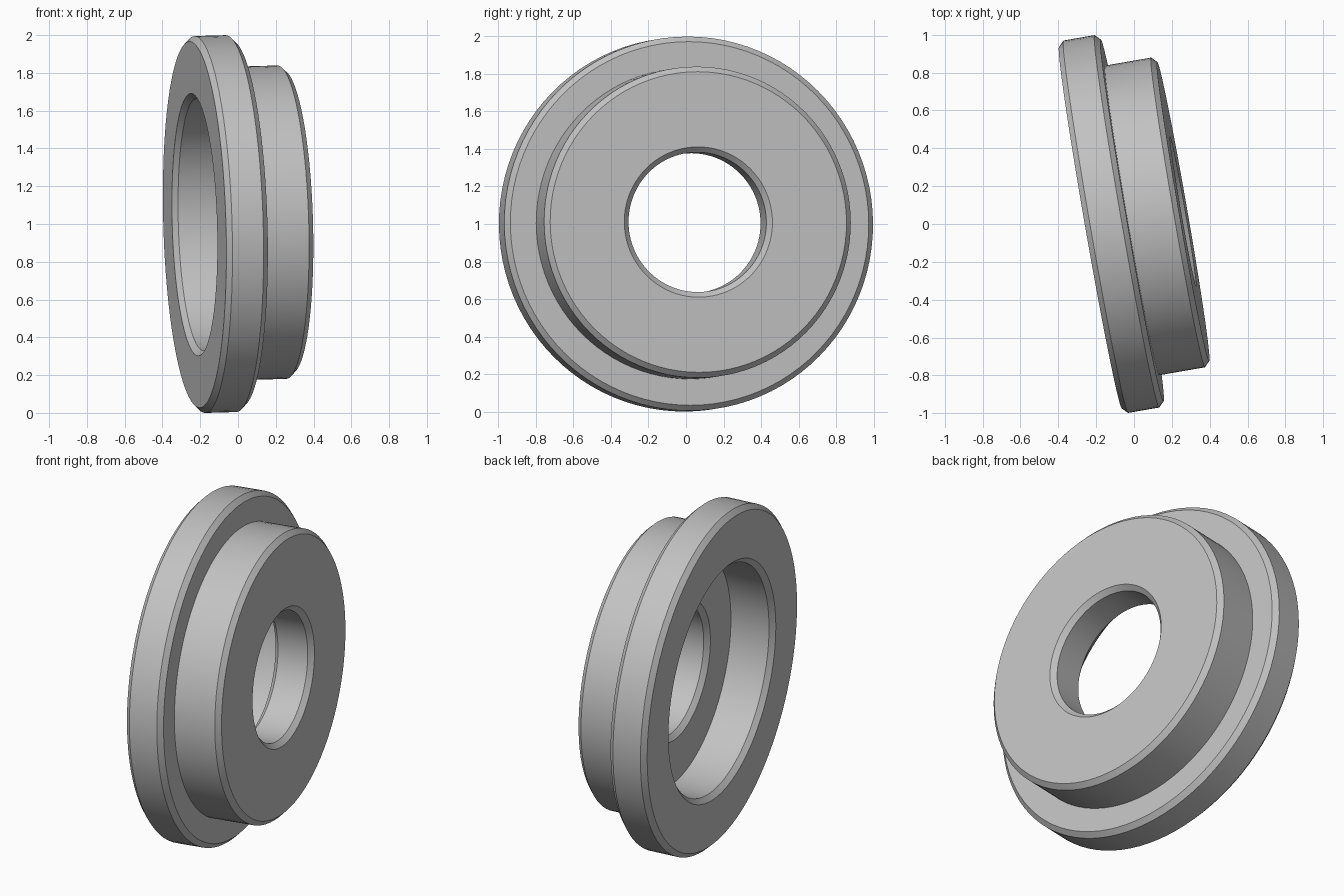
import bpy
import bmesh
import math
from mathutils import Vector

cube = bpy.data.objects.get("Cube")
if cube:
    bpy.data.objects.remove(cube, do_unlink=True)

# Plain grey metal
metal = bpy.data.materials.new("grey_metal")
metal.use_nodes = True
grey = (0.54, 0.54, 0.54, 1)
metal.diffuse_color = grey
bsdf = next(n for n in metal.node_tree.nodes if n.type == 'BSDF_PRINCIPLED')
bsdf.inputs["Base Color"].default_value = grey

# Stations along the axis, radii and chamfer size
back, shoulder, end, floor = -0.229, -0.006, 0.268, 0.031
flange_r, boss_r, recess_r, bore_r = 0.998, 0.83, 0.667, 0.373
c = 0.028

# Closed half section as (radius, axial position)
section = [
    (recess_r + c, back), (flange_r - c, back), (flange_r, back + c),
    (flange_r, shoulder - c), (flange_r - c, shoulder), (boss_r, shoulder),
    (boss_r, end - c), (boss_r - c, end), (bore_r + c, end),
    (bore_r, end - c), (bore_r, floor + c), (bore_r + c, floor),
    (recess_r, floor), (recess_r, back + c),
]

# Revolve the section into the flanged bush
bm = bmesh.new()
verts = [bm.verts.new((r, 0, h)) for r, h in section]
edges = [bm.edges.new((v, verts[i - 1])) for i, v in enumerate(verts)]
bmesh.ops.spin(bm, geom=verts + edges, cent=(0, 0, 0), axis=(0, 0, 1),
               angle=math.tau, steps=96, use_merge=True)
bmesh.ops.remove_doubles(bm, verts=bm.verts, dist=1e-5)
bmesh.ops.recalc_face_normals(bm, faces=bm.faces)
mesh = bpy.data.meshes.new("flanged_bush")
bm.to_mesh(mesh)
bm.free()
mesh.materials.append(metal)

# Lay the axis along its tilted direction
bush = bpy.data.objects.new("flanged_bush", mesh)
bpy.context.collection.objects.link(bush)
axis = Vector((0.985, 0.171, 0.028))
bush.rotation_euler = axis.to_track_quat('Z', 'Y').to_euler()
bush.location = (-0.004, 0.02, 1.003)

# Smooth round walls with crisp chamfer edges
bpy.ops.object.select_all(action='DESELECT')
bush.select_set(True)
bpy.context.view_layer.objects.active = bush
bpy.ops.object.shade_smooth_by_angle(angle=math.radians(25))
